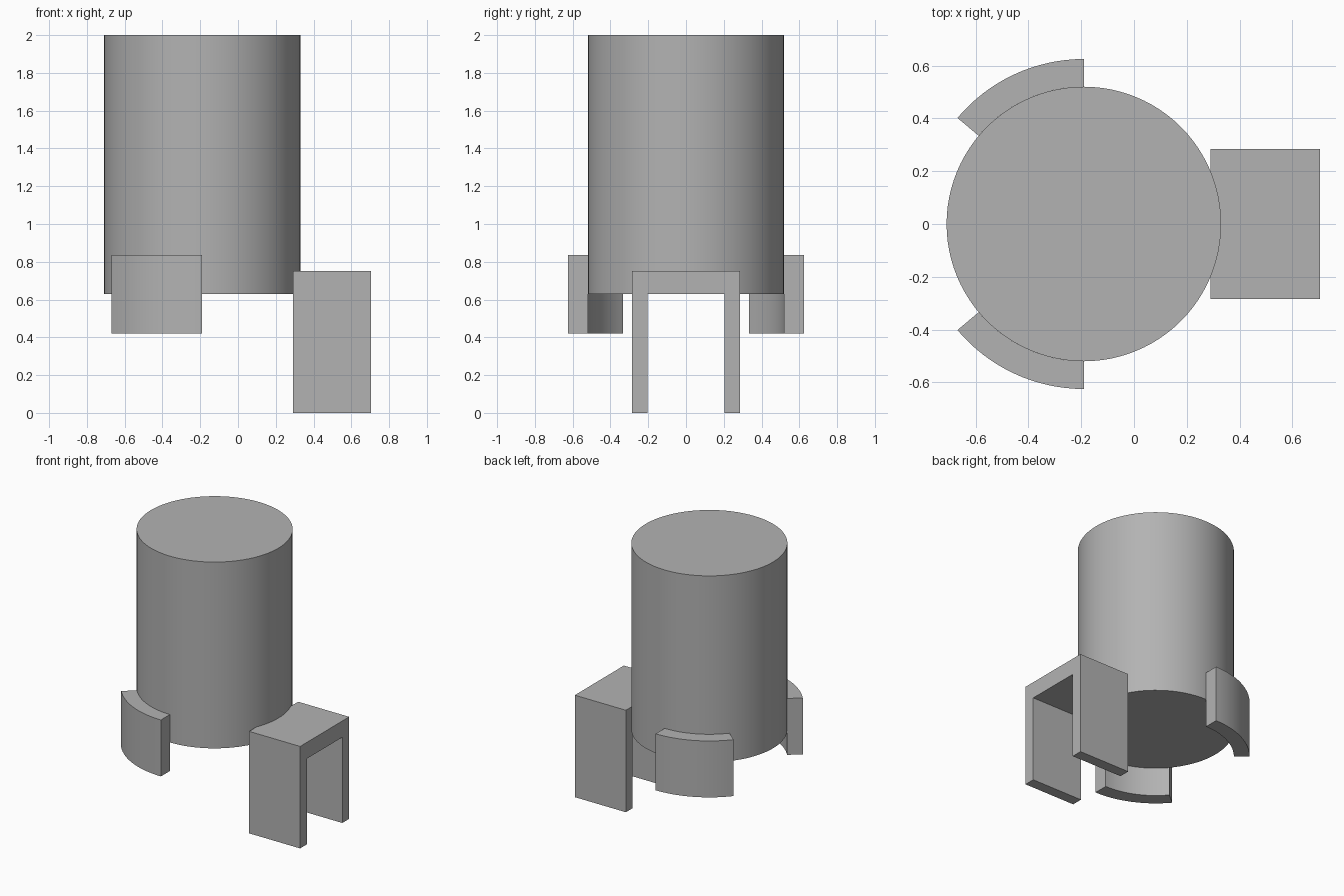
import bpy
import bmesh
from math import cos, sin, radians

cube = bpy.data.objects.get("Cube")
if cube:
    bpy.data.objects.remove(cube, do_unlink=True)

AXIS_X = -0.19
RADIUS = 0.52

grey = bpy.data.materials.new("plain grey")
grey.use_nodes = True
colour = (0.45, 0.45, 0.45, 1)
grey.diffuse_color = colour
grey.node_tree.nodes["Principled BSDF"].inputs["Base Color"].default_value = colour


def extrude_profile(name, points, offset, smooth=False):
    """Make a solid by sweeping a closed outline along an offset."""
    bm = bmesh.new()
    face = bm.faces.new([bm.verts.new(p) for p in points])
    swept = bmesh.ops.extrude_face_region(bm, geom=[face], use_keep_orig=True)
    verts = [g for g in swept["geom"] if isinstance(g, bmesh.types.BMVert)]
    bmesh.ops.translate(bm, verts=verts, vec=offset)
    bmesh.ops.recalc_face_normals(bm, faces=bm.faces)
    mesh = bpy.data.meshes.new(name)
    bm.to_mesh(mesh)
    bm.free()
    mesh.materials.append(grey)
    obj = bpy.data.objects.new(name, mesh)
    bpy.context.collection.objects.link(obj)
    if smooth:
        bpy.ops.object.select_all(action='DESELECT')
        obj.select_set(True)
        bpy.context.view_layer.objects.active = obj
        bpy.ops.object.shade_smooth_by_angle(angle=radians(30))
    return obj


def arc(radius, start, end, steps, z):
    """Points along an arc around the main cylinder's axis."""
    angles = [radians(start + (end - start) * i / steps) for i in range(steps + 1)]
    return [(AXIS_X + radius * cos(a), radius * sin(a), z) for a in angles]


# Main cylinder
extrude_profile("main_cylinder", arc(RADIUS, 0, 360, 96, 0.63)[:-1], (0, 0, 1.37), True)

# Curved pads hugging the cylinder, one on each side
for name, side in (("back_pad", 1), ("front_pad", -1)):
    outline = (arc(0.625, side * 90, side * 140, 16, 0.42)
               + arc(RADIUS, side * 140, side * 90, 16, 0.42))
    extrude_profile(name, outline, (0, 0, 0.415), True)

# Open bracket: a slab on two legs
half = [(0.285, 0.75), (0.285, 0), (0.205, 0), (0.205, 0.63)]
outline = half + [(-y, z) for y, z in reversed(half)]
extrude_profile("bracket", [(0.29, y, z) for y, z in outline], (0.415, 0, 0))
